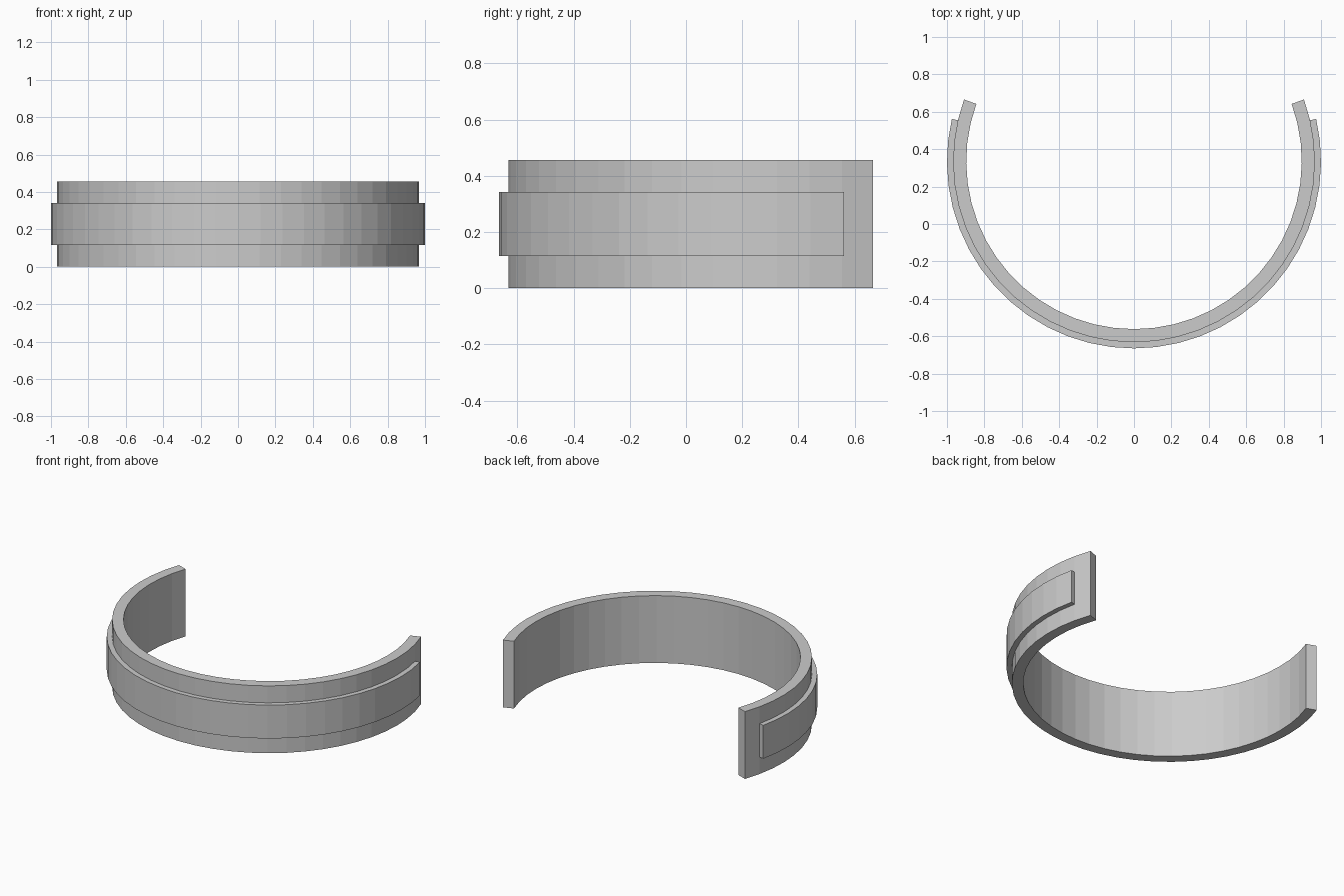
import bpy, bmesh
from math import sin, cos, radians

if "Cube" in bpy.data.objects:
    bpy.data.objects.remove(bpy.data.objects["Cube"])

SEGS = 32                       # facets along the 220 degree arc
START, SWEEP = 20.0, -220.0
CY = 0.335                      # arc centre in y
R_IN, R_OUT, R_BAND = 0.897, 0.967, 1.0
Z = (0.0, 0.115, 0.342, 0.457)  # bottom, band bottom, band top, top

bm = bmesh.new()


def station(i):
    """Cross-section loop: inner bottom, outer wall upwards, inner top."""
    a = radians(START + SWEEP * i / SEGS)
    profile = [(R_IN, Z[0])] + [(R_OUT, z) for z in Z] + [(R_IN, Z[3])]
    return [bm.verts.new((r * cos(a), CY + r * sin(a), z)) for r, z in profile]


# Open ring swept along the arc, remembering the faces that carry the band
loops = [station(i) for i in range(SEGS + 1)]
band_faces = []
for i in range(SEGS):
    p, q = loops[i], loops[i + 1]
    for k in range(6):
        n = (k + 1) % 6
        f = bm.faces.new((p[k], p[n], q[n], q[k]))
        if k == 2 and 0 < i < SEGS - 1:
            band_faces.append(f)

# End caps
bm.faces.new(loops[0])
bm.faces.new(loops[-1])
bmesh.ops.recalc_face_normals(bm, faces=bm.faces[:])

# Raised outer band, extruded radially from the ring
ext = bmesh.ops.extrude_face_region(bm, geom=band_faces)
for v in ext["geom"]:
    if isinstance(v, bmesh.types.BMVert):
        s = R_BAND / R_OUT
        v.co.x *= s
        v.co.y = CY + (v.co.y - CY) * s
old = [f for f in band_faces if f.is_valid]
if old:
    bmesh.ops.delete(bm, geom=old, context='FACES')
bmesh.ops.recalc_face_normals(bm, faces=bm.faces[:])

mesh = bpy.data.meshes.new("open_cuff")
bm.to_mesh(mesh)
bm.free()
cuff = bpy.data.objects.new("open_cuff", mesh)
bpy.context.collection.objects.link(cuff)
